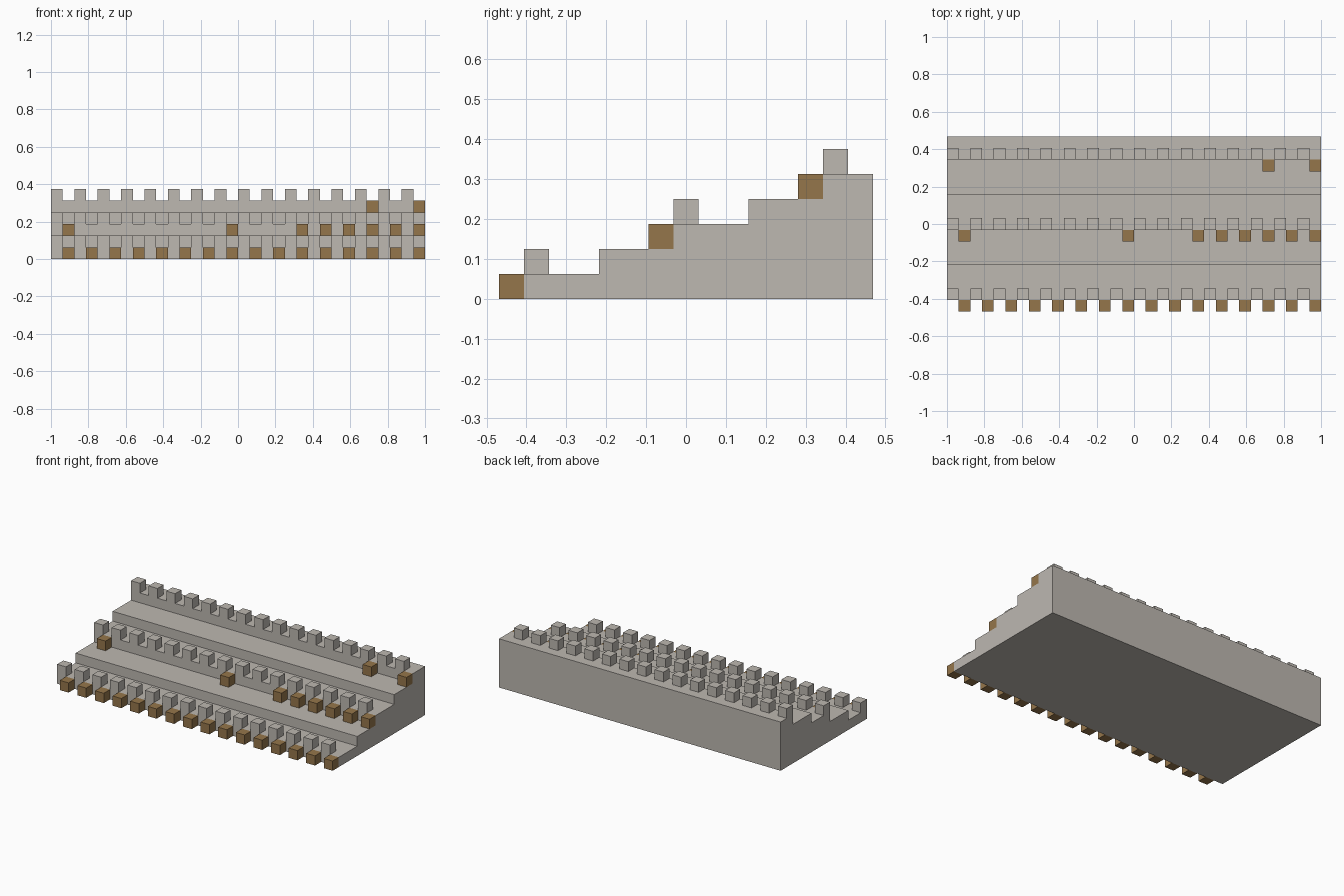
import bpy
import bmesh
from mathutils import Matrix, Vector

U = 1 / 16          # one block
HALF_DEPTH = 7.5    # in blocks
HALF_WIDTH = 16

cube = bpy.data.objects.get("Cube")
if cube:
    bpy.data.objects.remove(cube, do_unlink=True)


def make_material(name, rgb):
    mat = bpy.data.materials.new(name)
    mat.use_nodes = True
    color = (*rgb, 1)
    mat.diffuse_color = color
    mat.node_tree.nodes["Principled BSDF"].inputs["Base Color"].default_value = color
    return mat


stone = make_material("warm grey stone", (0.51, 0.48, 0.44))
wood = make_material("brown wood", (0.3, 0.18, 0.07))


def finish(bm, name, mat):
    bmesh.ops.recalc_face_normals(bm, faces=bm.faces)
    mesh = bpy.data.meshes.new(name)
    bm.to_mesh(mesh)
    bm.free()
    mesh.materials.append(mat)
    bpy.context.collection.objects.link(bpy.data.objects.new(name, mesh))


def block_row(name, mat, columns, y, z):
    """Row of unit blocks; columns, y and z count blocks from the front left corner."""
    bm = bmesh.new()
    for column in columns:
        centre = Vector((column + 0.5 - HALF_WIDTH, y + 0.5 - HALF_DEPTH, z + 0.5)) * U
        bmesh.ops.create_cube(bm, size=U, matrix=Matrix.Translation(centre))
    finish(bm, name, mat)


# Stepped body: side profile extruded across the full width
profile = [(15, 0), (1, 0)]
for step in range(5):
    start = 1 + 3 * step
    end = min(start + 3, 15)
    profile += [(start, step + 1), (end, step + 1)]

bm = bmesh.new()
verts = [bm.verts.new((-1, (y - HALF_DEPTH) * U, z * U)) for y, z in profile]
side = bm.faces.new(verts)
extruded = bmesh.ops.extrude_face_region(bm, geom=[side], use_keep_orig=True)
moved = [g for g in extruded["geom"] if isinstance(g, bmesh.types.BMVert)]
bmesh.ops.translate(bm, verts=moved, vec=(2, 0, 0))
finish(bm, "stepped_body", stone)

# Battlements on alternate columns, with wooden beam ends below the gaps
beam_slots = {
    "front": range(16),
    "middle": [0, 7, *range(10, 16)],
    "back": [13, 15],
}
for i, (level, slots) in enumerate(beam_slots.items()):
    block_row(level + "_battlements", stone, range(0, 32, 2), 1 + 6 * i, 1 + 2 * i)
    block_row(level + "_beam_ends", wood, [2 * s + 1 for s in slots], 6 * i, 2 * i)
